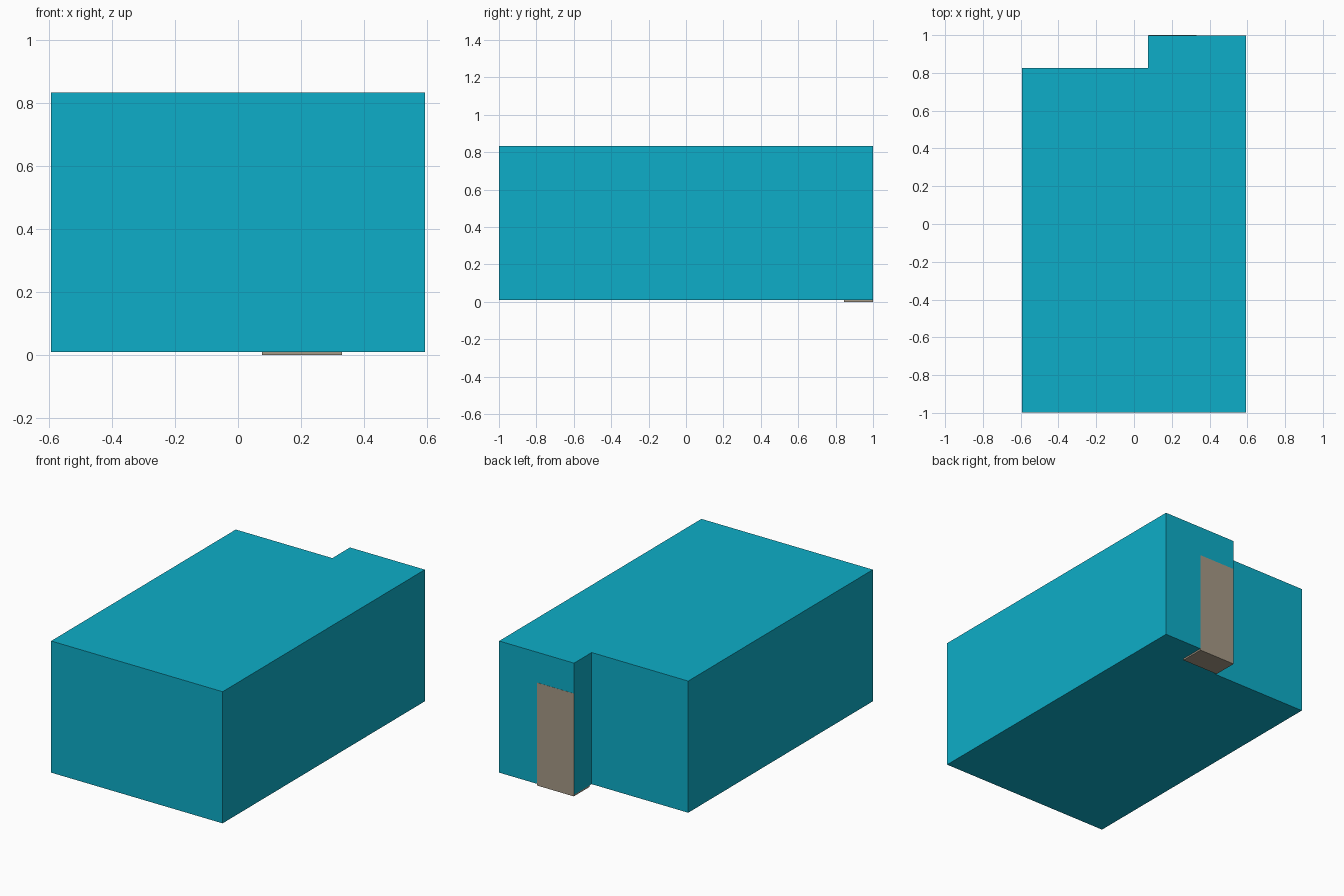
import bpy, bmesh
from mathutils import Vector

if "Cube" in bpy.data.objects:
    bpy.data.objects.remove(bpy.data.objects["Cube"])


def extrude_profile(name, outline, z0, z1, color):
    """Closed prism from an XY outline, between two heights."""
    bm = bmesh.new()
    base = bm.faces.new([bm.verts.new((x, y, z0)) for x, y in outline])
    top = bmesh.ops.extrude_face_region(bm, geom=[base], use_keep_orig=True)["geom"]
    verts = [v for v in top if isinstance(v, bmesh.types.BMVert)]
    bmesh.ops.translate(bm, verts=verts, vec=Vector((0, 0, z1 - z0)))
    bmesh.ops.recalc_face_normals(bm, faces=bm.faces[:])
    mesh = bpy.data.meshes.new(name)
    bm.to_mesh(mesh)
    bm.free()
    obj = bpy.data.objects.new(name, mesh)
    bpy.context.collection.objects.link(obj)
    mat = bpy.data.materials.new(name + "_material")
    mat.diffuse_color = color
    mat.use_nodes = True
    mat.node_tree.nodes["Principled BSDF"].inputs["Base Color"].default_value = mat.diffuse_color
    mesh.materials.append(mat)
    return obj


W, L, NX, NY = 0.593, 0.999, 0.075, 0.825

# Main block with a shallow notch at the back left corner
extrude_profile("building_body",
                [(-W, -L), (W, -L), (W, L), (NX, L), (NX, NY), (-W, NY)],
                0.01, 0.833, (0.004, 0.42, 0.58, 1))

# Door block set into the back wall, a hair proud of it and reaching the ground
DX0, DX1, DY0, DY1 = NX + 0.001, 0.33, 0.845, 1.0
extrude_profile("back_door",
                [(DX0, DY0), (DX1, DY0), (DX1, DY1), (DX0, DY1)],
                0.0, 0.643, (0.38, 0.32, 0.24, 1))
